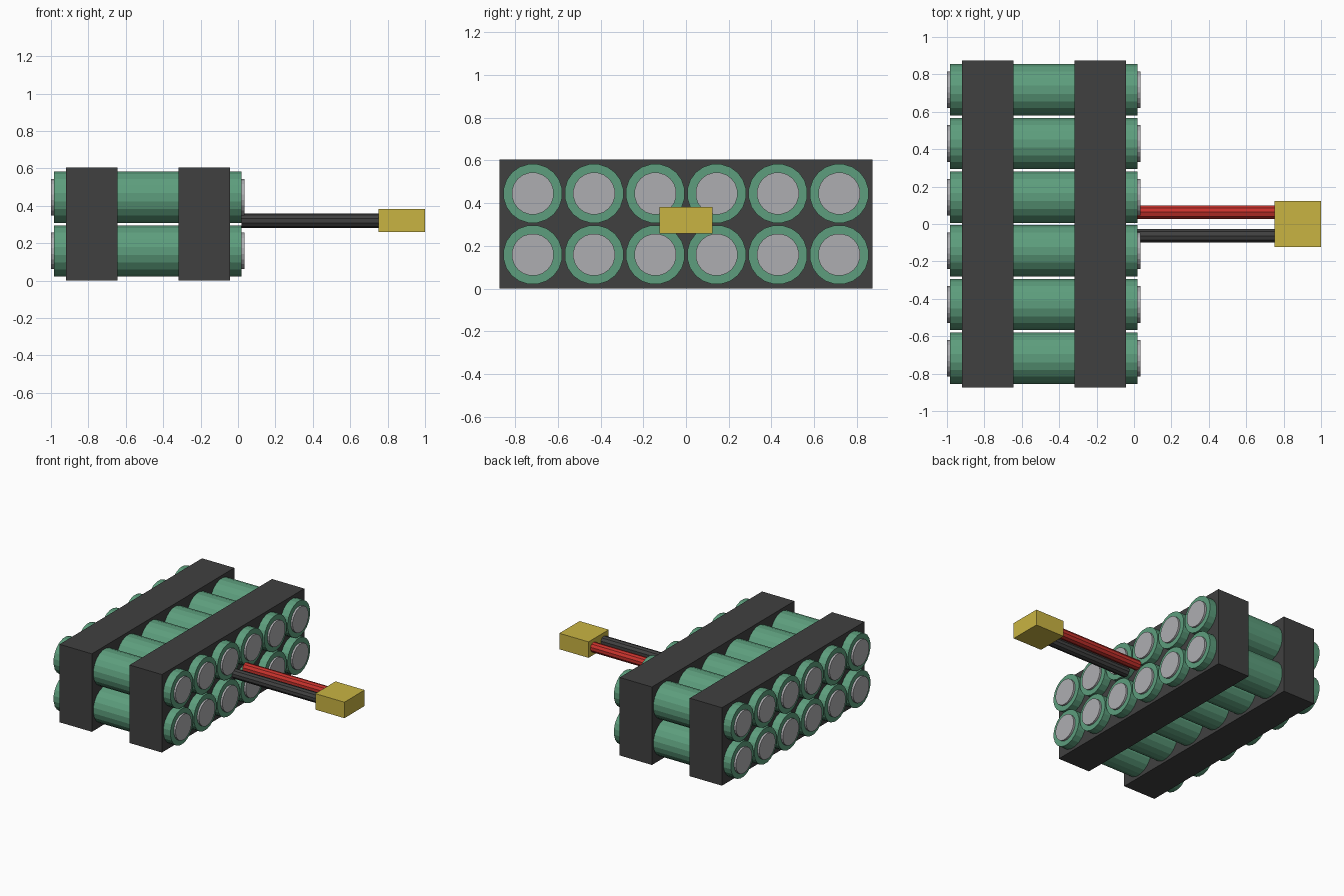
import bpy, math
from mathutils import Matrix

if "Cube" in bpy.data.objects:
    bpy.data.objects.remove(bpy.data.objects["Cube"])


def material(name, r, g, b):
    lin = lambda c: ((c / 255 + 0.055) / 1.055) ** 2.4
    m = bpy.data.materials.new(name)
    m.diffuse_color = (lin(r), lin(g), lin(b), 1)
    m.use_nodes = True
    m.node_tree.nodes["Principled BSDF"].inputs["Base Color"].default_value = m.diffuse_color
    return m


GREEN = material("green_sleeve", 93, 158, 125)
GREY = material("terminal_grey", 174, 174, 177)
BLACK = material("black_plastic", 64, 64, 64)
RED = material("red_wire", 200, 50, 44)
YELLOW = material("yellow_plug", 201, 180, 66)


def rod(name, x0, x1, y, z, radius, sides, mat):
    """Flat-sided cylinder lying along x."""
    bpy.ops.mesh.primitive_cylinder_add(vertices=sides, radius=radius, depth=x1 - x0)
    ob = bpy.context.object
    ob.name = name
    # turn the axis to x, with a flat facet facing up
    ob.data.transform(Matrix.Rotation(math.pi / 2, 4, 'Y')
                      @ Matrix.Rotation(math.pi / sides, 4, 'Z'))
    ob.location = ((x0 + x1) / 2, y, z)
    ob.data.materials.append(mat)


def box(name, x0, x1, y0, y1, z0, z1, mat):
    bpy.ops.mesh.primitive_cube_add(
        size=1, location=((x0 + x1) / 2, (y0 + y1) / 2, (z0 + z1) / 2))
    ob = bpy.context.object
    ob.name = name
    ob.data.transform(Matrix.Diagonal((x1 - x0, y1 - y0, z1 - z0, 1)))
    ob.data.materials.append(mat)


# Two rows of six cells with a terminal disc at each end
PITCH = 0.287
for row in range(2):
    for col in range(6):
        y, z = (col - 2.5) * PITCH, 0.302 + (row - 0.5) * PITCH
        rod("cell", -0.984, 0.02, y, z, 0.139, 20, GREEN)
        rod("terminal_left", -1.0, -0.984, y, z, 0.099, 20, GREY)
        rod("terminal_right", 0.02, 0.035, y, z, 0.099, 20, GREY)

# Holder blocks
box("holder_left", -0.92, -0.643, -0.873, 0.873, 0, 0.605, BLACK)
box("holder_right", -0.319, -0.042, -0.873, 0.873, 0, 0.605, BLACK)

# Wires and plug
rod("red_lead", 0.02, 0.76, 0.063, 0.32, 0.038, 10, RED)
rod("black_lead", 0.02, 0.76, -0.063, 0.32, 0.038, 10, BLACK)
box("plug", 0.75, 1.0, -0.124, 0.124, 0.259, 0.383, YELLOW)
